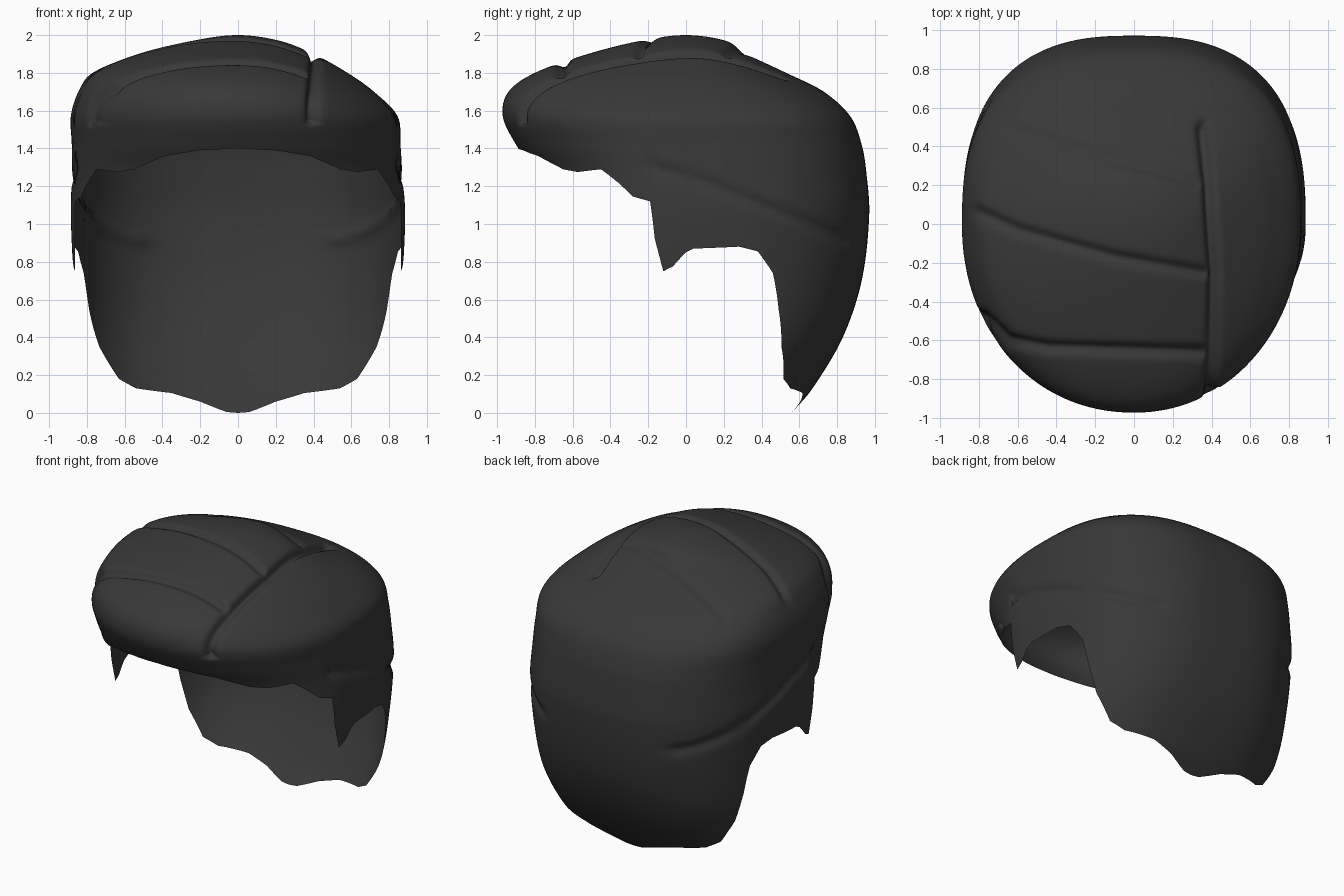
import bpy, bmesh, math
from mathutils import Vector

if "Cube" in bpy.data.objects:
    bpy.data.objects.remove(bpy.data.objects["Cube"])

# Profile rows: height, left half-width, right half-width, front depth, back depth
ROWS = [
    (0.00, 0.68, 0.68, 0.60, 0.56), (0.13, 0.77, 0.77, 0.65, 0.67),
    (0.40, 0.85, 0.85, 0.70, 0.83), (0.70, 0.87, 0.87, 0.72, 0.93),
    (1.05, 0.885, 0.885, 0.74, 0.97), (1.27, 0.88, 0.87, 0.80, 0.955),
    (1.42, 0.88, 0.86, 0.90, 0.93), (1.57, 0.885, 0.845, 0.97, 0.87),
    (1.70, 0.845, 0.72, 0.94, 0.73), (1.80, 0.77, 0.58, 0.80, 0.53),
    (1.90, 0.53, 0.40, 0.52, 0.32), (1.97, 0.24, 0.22, 0.24, 0.21),
    (2.00, 0.0, 0.0, 0.0, 0.0)]

S = [0.0]
for a, b in zip(ROWS, ROWS[1:]):
    S.append(S[-1] + math.hypot(b[0] - a[0], (sum(b[1:]) - sum(a[1:])) / 4))


def slope(i, k):
    if i == len(S) - 1:
        return 0.0 if k == 0 else (ROWS[i][k] - ROWS[i-1][k]) / (S[i] - S[i-1])
    lo, hi = max(i - 1, 0), i + 1
    return (ROWS[hi][k] - ROWS[lo][k]) / (S[hi] - S[lo])


def section(s):
    """Smoothly interpolated profile row at arc position s."""
    i = max(j for j in range(len(S) - 1) if S[j] <= s or j == 0)
    h = S[i+1] - S[i]
    t = min(1.0, (s - S[i]) / h)
    return [(2*t**3 - 3*t*t + 1) * ROWS[i][k] + (t**3 - 2*t*t + t) * h * slope(i, k)
            + (3*t*t - 2*t**3) * ROWS[i+1][k] + (t**3 - t*t) * h * slope(i+1, k)
            for k in range(5)]


def s_at(z):
    lo, hi = 0.0, S[-1]
    for _ in range(40):
        mid = (lo + hi) / 2
        lo, hi = (mid, hi) if section(mid)[0] < z else (lo, mid)
    return lo


def roundness(back, z):
    f = min(1.0, max(0.0, (2.0 - z) / 0.35))
    return 2.0 + (0.6 if back else 0.1) * f


def surface(phi, s, right):
    z, wl, wr, f, b = section(s)
    back = phi > 0
    n = roundness(back, z)
    x = (wr if right else -wl) * max(0.0, math.cos(phi)) ** (2 / n)
    y = (b if back else -f) * abs(math.sin(phi)) ** (2 / n)
    return Vector((x, y, z))


def from_y(y, z):
    sec = section(s_at(z))
    r = min(1.0, abs(y) / (sec[4] if y > 0 else sec[3]))
    a = math.asin(r ** (roundness(y > 0, z) / 2))
    return (a if y > 0 else -a, z)


def from_x(x, z, back):
    r = min(1.0, x / section(s_at(z))[2])
    a = math.acos(r ** (roundness(back, z) / 2))
    return (a if back else -a, z)


# Lower hairline of one half: fringe, temple, sideburn, ear opening, nape
rim_keys = [from_x(x, z, False) for x, z in
            ((0, 1.40), (0.2, 1.39), (0.38, 1.36), (0.54, 1.29), (0.63, 1.275))]
rim_keys += [from_y(y, z) for y, z in
             ((-0.45, 1.29), (-0.36, 1.22), (-0.28, 1.145), (-0.19, 1.12), (-0.165, 0.92),
              (-0.12, 0.75), (-0.07, 0.775), (0.0, 0.85), (0.04, 0.87), (0.28, 0.88),
              (0.38, 0.855), (0.46, 0.74), (0.49, 0.55), (0.505, 0.35), (0.515, 0.18))]
rim_keys += [from_x(x, z, True) for x, z in
             ((0.54, 0.13), (0.35, 0.105), (0.2, 0.06), (0.06, 0.005), (0, 0.0))]

rim = []
for (p0, z0), (p1, z1) in zip(rim_keys, rim_keys[1:]):
    n = max(1, round(max(abs(p1 - p0) / 0.023, abs(z1 - z0) / 0.05)))
    rim += [(p0 + (p1 - p0) * k / n, z0 + (z1 - z0) * k / n) for k in range(n)]
rim.append(rim_keys[-1])
columns = [(p, z, True) for p, z in rim]
columns += [(p, z, False) for p, z in reversed(rim[1:-1])]

# Hair shell: columns climb from the hairline to the crown
N = 110
bm = bmesh.new()
crown = bm.verts.new((0, 0, 2.0))
grid = []
for phi, z, right in columns:
    s0 = s_at(z)
    grid.append([bm.verts.new(surface(phi, s0 + (S[-1] - s0) * i / N, right))
                 for i in range(N)])
for j, a in enumerate(grid):
    b = grid[(j + 1) % len(grid)]
    for i in range(N - 1):
        bm.faces.new((a[i], b[i], b[i+1], a[i+1]))
    bm.faces.new((a[-1], b[-1], crown))
bm.normal_update()

# Combed grooves: path, depth, half-width
TOP_GROOVES = [
    ([(0.35, 0.5), (0.385, 0.2), (0.415, -0.25), (0.405, -0.7), (0.39, -0.97)], 0.05, 0.025),
    ([(-0.8, 0.06), (-0.6, -0.03), (-0.1, -0.17), (0.36, -0.25)], 0.025, 0.03),
    ([(-0.78, -0.48), (-0.65, -0.6), (-0.45, -0.635), (0.35, -0.66)], 0.03, 0.03),
    ([(-0.64, 0.49), (-0.2, 0.36), (0.33, 0.22)], 0.014, 0.03)]
SIDE_GROOVE = ([(-0.18, 1.3), (0.1, 1.22), (0.5, 1.06), (0.85, 0.92)], 0.02, 0.035)


def dent(p, groove):
    path, depth, width = groove
    best = 9.0
    for a, b in zip(path, path[1:]):
        a, b = Vector(a), Vector(b)
        t = max(0.0, min(1.0, (p - a).dot(b - a) / (b - a).length_squared))
        best = min(best, (p - a - (b - a) * t).length)
    return depth * math.exp(-(best / width) ** 2)


moves = []
for v in bm.verts:
    d = 0.0
    if v.co.z > 1.53:
        d = max(dent(v.co.xy, g) for g in TOP_GROOVES)
    elif abs(v.co.x) > 0.3:
        d = dent(v.co.yz, SIDE_GROOVE)
    moves.append((v, v.normal * d))
for v, m in moves:
    v.co -= m

mesh = bpy.data.meshes.new("hair_shell")
bm.to_mesh(mesh)
bm.free()
for poly in mesh.polygons:
    poly.use_smooth = True
hair = bpy.data.objects.new("hair_shell", mesh)
bpy.context.collection.objects.link(hair)

charcoal = bpy.data.materials.new("charcoal")
charcoal.diffuse_color = (0.04, 0.04, 0.04, 1)
charcoal.use_nodes = True
charcoal.node_tree.nodes["Principled BSDF"].inputs["Base Color"].default_value = charcoal.diffuse_color
mesh.materials.append(charcoal)
